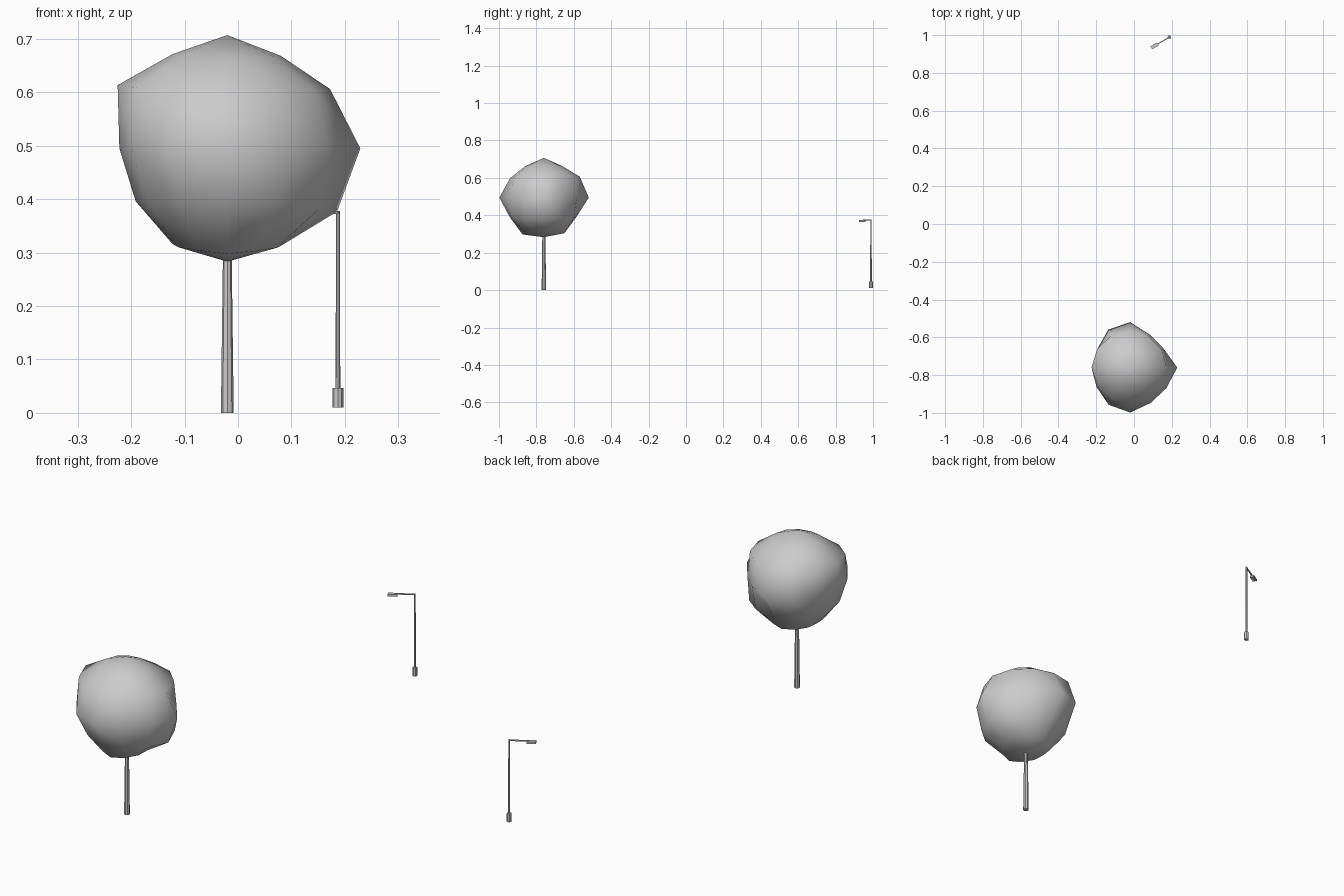
import bpy, bmesh, math
from mathutils import Vector

if "Cube" in bpy.data.objects:
    bpy.data.objects.remove(bpy.data.objects["Cube"])

TREE = Vector((-0.02, -0.76, 0.0))
LAMP = Vector((0.187, 0.989, 0.0))


def finish(bm, name, loc, smooth=None):
    bmesh.ops.recalc_face_normals(bm, faces=bm.faces)
    me = bpy.data.meshes.new(name)
    bm.to_mesh(me)
    bm.free()
    ob = bpy.data.objects.new(name, me)
    ob.location = loc
    bpy.context.collection.objects.link(ob)
    if smooth:
        bpy.context.view_layer.objects.active = ob
        ob.select_set(True)
        bpy.ops.object.shade_smooth_by_angle(angle=math.radians(smooth))
        ob.select_set(False)
    return ob


def post(name, base, z0, z1, r0, r1, sides):
    bm = bmesh.new()
    bmesh.ops.create_cone(bm, cap_ends=True, segments=sides,
                          radius1=r0, radius2=r1, depth=z1 - z0)
    return finish(bm, name, base + Vector((0, 0, (z0 + z1) / 2)))


def box(name, size, loc, turn):
    bm = bmesh.new()
    bmesh.ops.create_cube(bm, size=1)
    bmesh.ops.scale(bm, vec=size, verts=bm.verts)
    ob = finish(bm, name, loc)
    ob.rotation_euler.z = turn
    return ob


# Foliage: low sphere, radius per latitude at the +x, +y, -x, -y sides
RINGS = {
    60: (0.200, 0.195, 0.204, 0.195),
    30: (0.222, 0.222, 0.237, 0.208),
    -30: (0.237, 0.203, 0.198, 0.210),
    -60: (0.208, 0.220, 0.206, 0.228),
}
EQUATOR = (0.249, 0.203, 0.203, 0.240, 0.232, 0.200,
           0.202, 0.206, 0.228, 0.238, 0.216, 0.220)


def radius(co):
    lat = round(math.degrees(math.asin(max(-1, min(1, co.z)))) / 30) * 30
    az = round(math.degrees(math.atan2(co.y, co.x)) / 30) % 12
    if lat == 0:
        return EQUATOR[az]
    if abs(lat) == 90:
        return 0.212
    q, f = divmod(az, 3)
    ring = RINGS[lat]
    return ring[q] + (ring[(q + 1) % 4] - ring[q]) * f / 3


bm = bmesh.new()
bmesh.ops.create_uvsphere(bm, u_segments=12, v_segments=6, radius=1)
for v in bm.verts:
    v.co *= radius(v.co.normalized())
finish(bm, "foliage", TREE + Vector((0, 0, 0.495)), smooth=60)

# Trunk
post("trunk", TREE, 0.0, 0.31, 0.012, 0.008, 8)

# Street lamp: foot, pole, arm and lamp head
post("lamp_foot", LAMP, 0.01, 0.047, 0.010, 0.010, 8)
post("lamp_pole", LAMP, 0.04, 0.378, 0.0045, 0.0035, 8)
head = Vector((0.109, 0.943, 0.370))
reach = head - LAMP
turn = math.atan2(reach.y, reach.x)
along = Vector((math.cos(turn), math.sin(turn), 0))
span = reach.xy.length - 0.01
box("lamp_arm", (span, 0.005, 0.005),
    LAMP + along * span / 2 + Vector((0, 0, 0.3745)), turn)
box("lamp_head", (0.04, 0.018, 0.009), head, turn)
